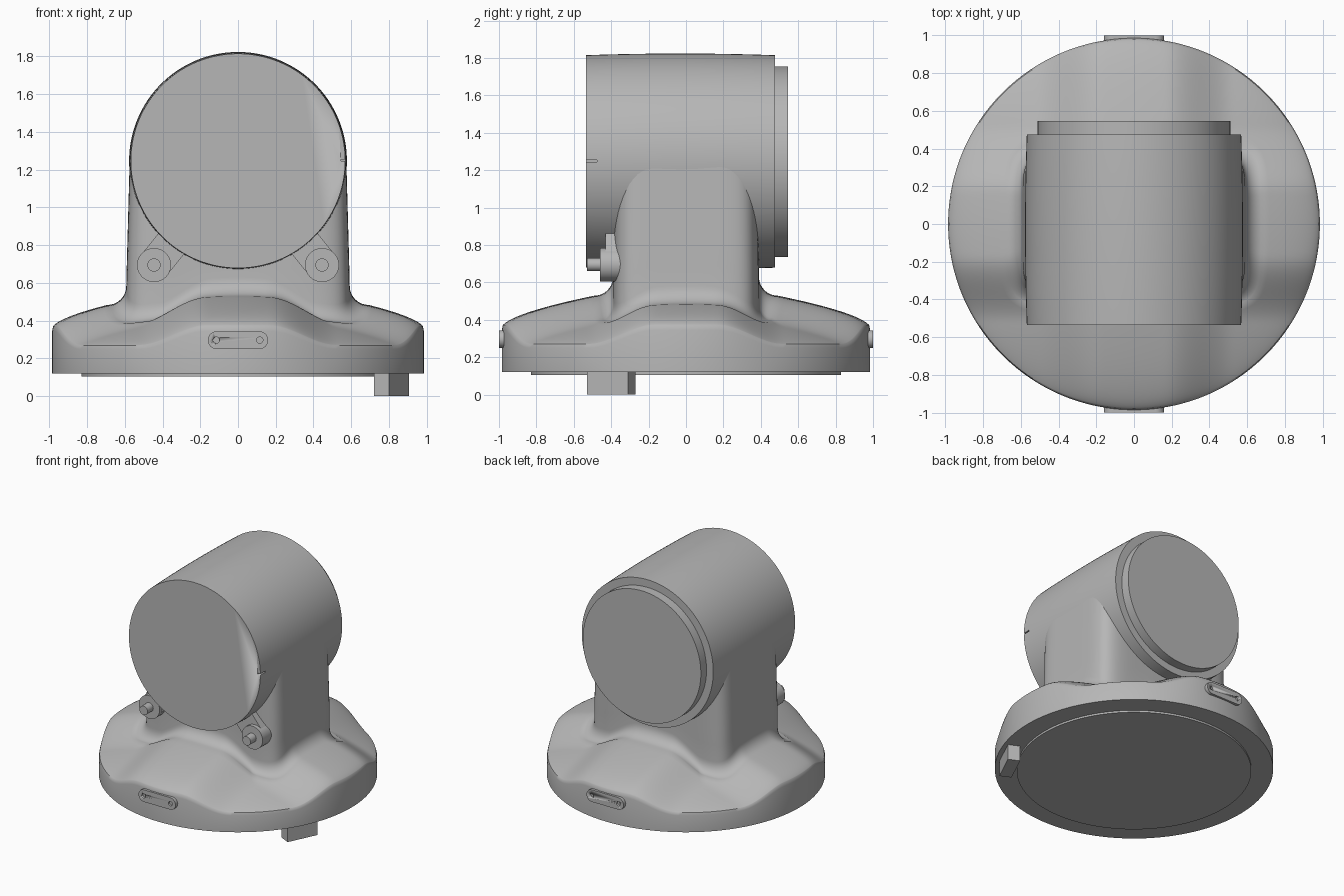
import bpy, bmesh
from math import sin, cos, pi, radians, atan2
from mathutils import Matrix, Vector

cube = bpy.data.objects.get("Cube")
if cube:
    bpy.data.objects.remove(cube, do_unlink=True)

GREY = (0.47, 0.47, 0.47, 1)
mat = bpy.data.materials.new("housing grey")
mat.use_nodes = True
mat.diffuse_color = GREY
mat.node_tree.nodes["Principled BSDF"].inputs["Base Color"].default_value = GREY


def finish(name, bm, angle=35):
    bmesh.ops.recalc_face_normals(bm, faces=bm.faces)
    mesh = bpy.data.meshes.new(name)
    bm.to_mesh(mesh)
    bm.free()
    mesh.materials.append(mat)
    ob = bpy.data.objects.new(name, mesh)
    bpy.context.collection.objects.link(ob)
    bpy.ops.object.select_all(action='DESELECT')
    ob.select_set(True)
    bpy.context.view_layer.objects.active = ob
    bpy.ops.object.shade_smooth_by_angle(angle=radians(angle))
    return ob


def loft(name, rings, angle=35):
    """Skin a list of closed rings and cap both ends."""
    bm = bmesh.new()
    loops = [[bm.verts.new(p) for p in ring] for ring in rings]
    n = len(loops[0])
    for a, b in zip(loops, loops[1:]):
        for i in range(n):
            j = (i + 1) % n
            bm.faces.new((a[i], a[j], b[j], b[i]))
    bm.faces.new(loops[0])
    bm.faces.new(loops[-1])
    return finish(name, bm, angle)


def turned_y(name, profile, x, z, n=96):
    """Turn (radius, y) pairs about an axis along y."""
    return loft(name, [[(x + r * cos(2 * pi * i / n), y, z + r * sin(2 * pi * i / n))
                        for i in range(n)] for r, y in profile])


def box(name, size, loc, rot=Matrix()):
    bm = bmesh.new()
    bmesh.ops.create_cube(bm, size=1, matrix=Matrix.Translation(loc) @ rot @ Matrix.Diagonal((*size, 1)))
    return finish(name, bm)


def cut(target, cutter):
    cutter.hide_render = True
    cutter.hide_set(True)
    mod = target.modifiers.new("cut", 'BOOLEAN')
    mod.operation = 'DIFFERENCE'
    mod.solver = 'EXACT'
    mod.object = cutter


# Base with four raised ridges, flowing into the rounded column
RIM, FILLET, SIDES = 0.985, 0.1, 192


def column_radius(t, z):
    k = max(0, (z - 0.6) / 0.65)
    a, b = 0.592 - 0.018 * k, 0.39 - 0.005 * k
    return (abs(cos(t) / a) ** 7 + abs(sin(t) / b) ** 7) ** (-1 / 7)


def skirt_height(r, t):
    d = min(abs(r * cos(t)), abs(r * sin(t)))
    s = min(1, max(0, (d - 0.17) / 0.35))
    valley = s * s * (3 - 2 * s)
    u = max(0, (RIM - r) / 0.45)
    ridge_z = 0.36 + 0.16 * u ** 0.6
    valley_z = 0.265 + 0.16 * u ** 0.8
    return ridge_z + (valley_z - ridge_z) * valley


def skirt_profile(t):
    pts = [(RIM, 0.12), (RIM, skirt_height(RIM, t) - 0.015)]
    foot = column_radius(t, 0.6) + FILLET
    for i in range(17):
        r = RIM - 0.006 + (foot - RIM + 0.006) * (i / 16) ** 1.6
        pts.append((r, skirt_height(r, t)))
    z0 = pts[-1][1]
    for i in range(1, 9):
        a = i / 8 * pi / 2
        pts.append((foot - FILLET * sin(a), z0 + FILLET * (1 - cos(a))))
    z1 = pts[-1][1]
    for i in range(1, 7):
        z = z1 + (1.25 - z1) * i / 6
        pts.append((column_radius(t, z), z))
    return pts


angles = [2 * pi * i / SIDES for i in range(SIDES)]
profiles = [skirt_profile(t) for t in angles]
rings = [[(p[k][0] * cos(t), p[k][0] * sin(t), p[k][1]) for t, p in zip(angles, profiles)]
         for k in range(len(profiles[0]))]
loft("base_and_column", rings, 40)

# Round plate under the base
loft("bottom_plate", [[(0.83 * cos(t), 0.83 * sin(t), z) for t in angles] for z in (0.105, 0.13)])

# Slightly barrelled horizontal drum with a short index slit
drum_profile = []
for i in range(13):
    y = -0.535 + 1.01 * i / 12
    drum_profile.append((0.577 - 0.009 * (2 * i / 12 - 1) ** 2, y))
drum = turned_y("drum", drum_profile, 0, 1.247, 128)
cut(drum, box("slit_cutter", (0.06, 0.08, 0.01), (0.575, -0.515, 1.25)))

# Rear cover of the drum
turned_y("rear_cover", [(0.51, 0.46), (0.51, 0.545)], 0, 1.245, 128)

# Lugs with pins under the drum front
for side, s in (("left", 1), ("right", -1)):
    x, z = s * 0.445, 0.695
    turned_y(side + "_lug_boss", [(0.09, -0.3), (0.09, -0.46)], x, z, 48)
    turned_y(side + "_lug_pin", [(0.035, -0.4), (0.035, -0.53)], x, z, 32)
    way = Vector((-s * 0.63, 0, 0.78))
    turn = Matrix.Rotation(-atan2(way.z, way.x), 4, 'Y')
    box(side + "_lug_arm", (0.2, 0.13, 0.175), Vector((x, -0.365, z)) + way * 0.09, turn)

# Slot-shaped plates with two screw holes, front and back
for side, s in (("front", -1), ("back", 1)):
    outline = []
    for end in (1, -1):
        for i in range(17):
            a = -pi / 2 + pi * i / 16
            outline.append((end * (0.113 + 0.047 * cos(a)), 0.297 + end * 0.047 * sin(a)))
    plate = loft(side + "_badge_plate", [[(x, s * y, z) for x, z in outline] for y in (0.95, 1.0)])
    for x in (-0.115, 0.115):
        cut(plate, turned_y(side + "_hole_cutter", [(0.017, s * 0.985), (0.017, s * 1.02)], x, 0.297, 24))

# Angled foot block below the rim
box("foot_block", (0.244, 0.089, 0.14), (0.8125, -0.4, 0.07), Matrix.Rotation(radians(64.5), 4, 'Z'))
